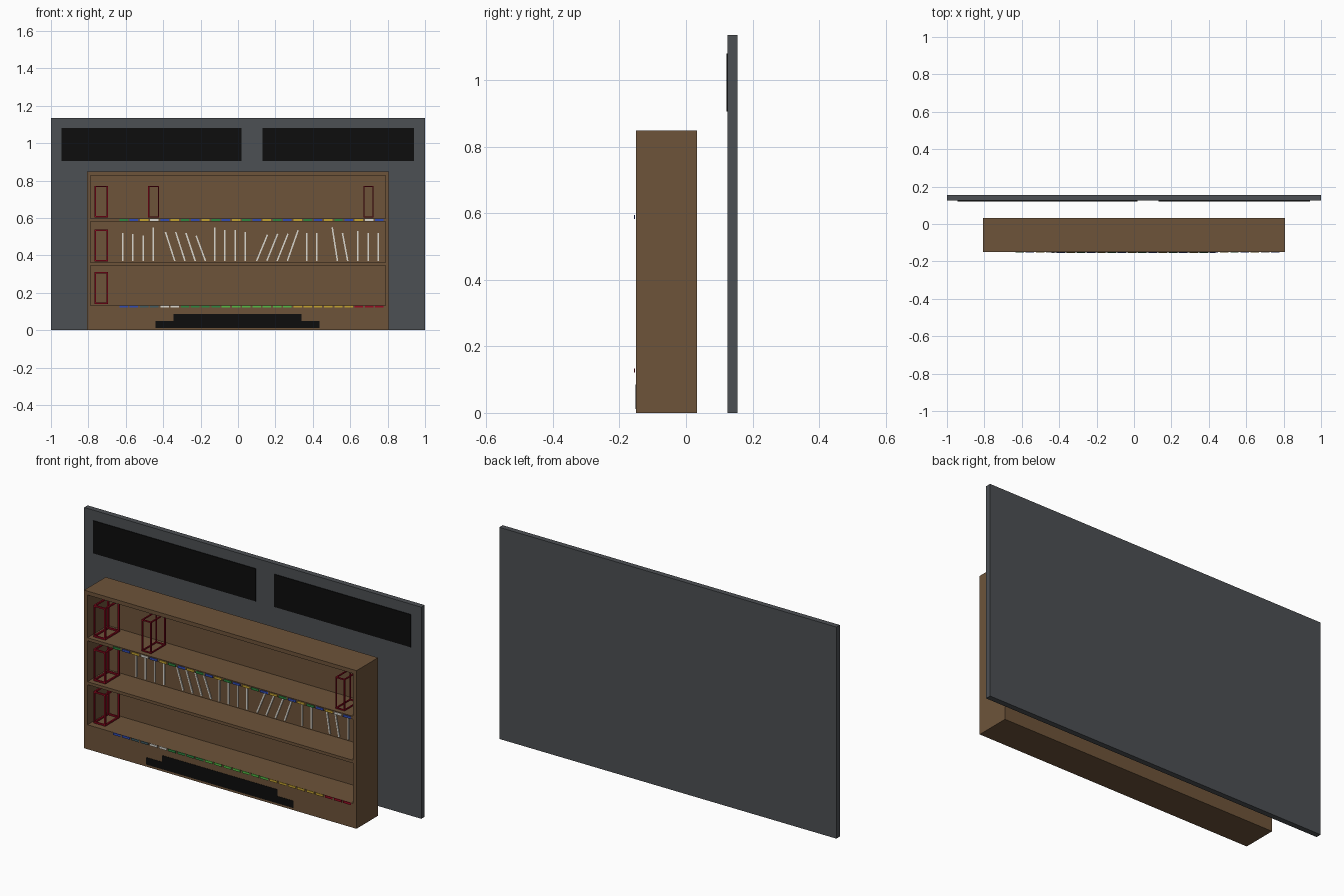
import bpy, bmesh, math
from mathutils import Matrix, Vector

cube = bpy.data.objects.get("Cube")
if cube:
    bpy.data.objects.remove(cube, do_unlink=True)


def material(name, r, g, b):
    m = bpy.data.materials.new(name)
    m.use_nodes = True
    m.diffuse_color = (r, g, b, 1)
    bsdf = m.node_tree.nodes["Principled BSDF"]
    bsdf.inputs["Base Color"].default_value = (r, g, b, 1)
    bsdf.inputs["Roughness"].default_value = 0.8
    return m


WOOD = material("brown wood", 0.155, 0.088, 0.042)
SLATE = material("slate grey", 0.073, 0.08, 0.088)
BLACK = material("black", 0.004, 0.004, 0.004)
RED = material("dark red", 0.3, 0.003, 0.015)
BLUE = material("blue", 0.03, 0.07, 0.45)
TEAL = material("dull teal", 0.05, 0.1, 0.12)
GREEN = material("green", 0.025, 0.24, 0.05)
LIME = material("bright green", 0.09, 0.5, 0.06)
GOLD = material("gold", 0.55, 0.36, 0.03)
WHITE = material("off white", 0.7, 0.68, 0.62)


def add_box(bm, x, y, z, lean=0.0):
    """Box from (min, max) ranges, optionally leaned about its centre."""
    size = [b - a for a, b in (x, y, z)]
    mid = Vector([(a + b) / 2 for a, b in (x, y, z)])
    mat = Matrix.Translation(mid) @ Matrix.Rotation(lean, 4, "Y") @ Matrix.Diagonal((*size, 1))
    bmesh.ops.create_cube(bm, size=1, matrix=mat)


def finish(bm, name, mat):
    me = bpy.data.meshes.new(name)
    bm.to_mesh(me)
    bm.free()
    me.materials.append(mat)
    ob = bpy.data.objects.new(name, me)
    bpy.context.collection.objects.link(ob)
    return ob


def box(name, mat, x, y, z):
    bm = bmesh.new()
    add_box(bm, x, y, z)
    return finish(bm, name, mat)


# Wall panel with two dark windows
box("wall_panel", SLATE, (-1, 1), (0.125, 0.154), (0, 1.135))
for side, x in (("right", (-0.945, 0.02)), ("left", (0.13, 0.94))):
    box(side + "_wall_window", BLACK, x, (0.121, 0.125), (0.905, 1.08))

# Cabinet carcass
W, IN, FRONT, BACK, TOP = 0.808, 0.788, -0.15, 0.033, 0.848
INNER = 0.022
FLOOR = 0.131
box("cabinet_base", WOOD, (-W, W), (FRONT, BACK), (0, FLOOR))
box("cabinet_top", WOOD, (-W, W), (FRONT, BACK), (0.827, TOP))
box("cabinet_back", WOOD, (-IN, IN), (INNER, BACK), (FLOOR, 0.827))
box("right_side", WOOD, (-W, -IN), (FRONT, BACK), (FLOOR, 0.827))
box("left_side", WOOD, (IN, W), (FRONT, BACK), (FLOOR, 0.827))
box("upper_shelf", WOOD, (-IN, IN), (FRONT, INNER), (0.581, 0.598))
box("lower_shelf", WOOD, (-IN, IN), (FRONT, INNER), (0.346, 0.362))

# Stepped dark plate on the base
box("lower_vent", BLACK, (-0.44, 0.435), (-0.152, FRONT), (0.012, 0.05))
box("upper_vent", BLACK, (-0.345, 0.34), (-0.152, FRONT), (0.05, 0.086))


# Open wire frames: four bars along each axis
def frame(name, x, z0, t):
    y, z = (-0.132, -0.008), (z0, z0 + 0.17)
    ends = lambda r: ((r[0], r[0] + t), (r[1] - t, r[1]))
    bm = bmesh.new()
    for i in (0, 1):
        for j in (0, 1):
            add_box(bm, x, ends(y)[i], ends(z)[j])
            add_box(bm, ends(x)[i], y, ends(z)[j])
            add_box(bm, ends(x)[i], ends(y)[j], z)
    finish(bm, name, RED)


for row, z in (("top", 0.602), ("middle", 0.367), ("bottom", 0.14)):
    frame(row + "_row_frame", (-0.766, -0.695), z, 0.008)
frame("inner_frame", (-0.48, -0.423), 0.602, 0.006)
frame("end_frame", (0.671, 0.725), 0.602, 0.006)

# Shelf labels in two rows
STEP, START = 0.0547, -0.634


def label(name, mat, i, z):
    x = START + i * STEP
    box(name, mat, (x, x + 0.045), (-0.156, -0.153), (z, z + 0.012))


cycle = (GREEN, BLUE, GOLD)
for i in range(26):
    label(f"upper_label_{i}", WHITE if i in (3, 24) else cycle[i % 3], i, 0.583)

runs = ((BLUE, 2), (TEAL, 2), (WHITE, 2), (GREEN, 4), (LIME, 7), (GOLD, 6), (RED, 3))
lower = [mat for mat, count in runs for _ in range(count)]
for i, mat in enumerate(lower):
    label(f"lower_label_{i}", mat, i, 0.121)

# Thin upright and leaning slats: first slot, top offset, top heights
groups = (
    (0, 0, (0.52, 0.515, 0.505, 0.55)),
    (5.1, -0.05, (0.525, 0.525, 0.52, 0.505)),
    (9, 0, (0.55, 0.535, 0.535, 0.525)),
    (13.1, 0.058, (0.51, 0.515, 0.515, 0.535)),
    (18, 0, (0.52, 0.52)),
    (21, -0.028, (0.55, 0.52)),
    (23, 0, (0.53, 0.52, 0.52)),
)
bm = bmesh.new()
for first, shift, tops in groups:
    for k, top in enumerate(tops):
        x = -0.617 + (first + k) * STEP + shift / 2
        low = 0.37
        mid, half = (low + top) / 2, math.hypot(shift, top - low) / 2
        add_box(bm, (x - 0.004, x + 0.004), (0.017, INNER),
                (mid - half, mid + half), math.atan2(shift, top - low))
finish(bm, "back_slats", WHITE)
